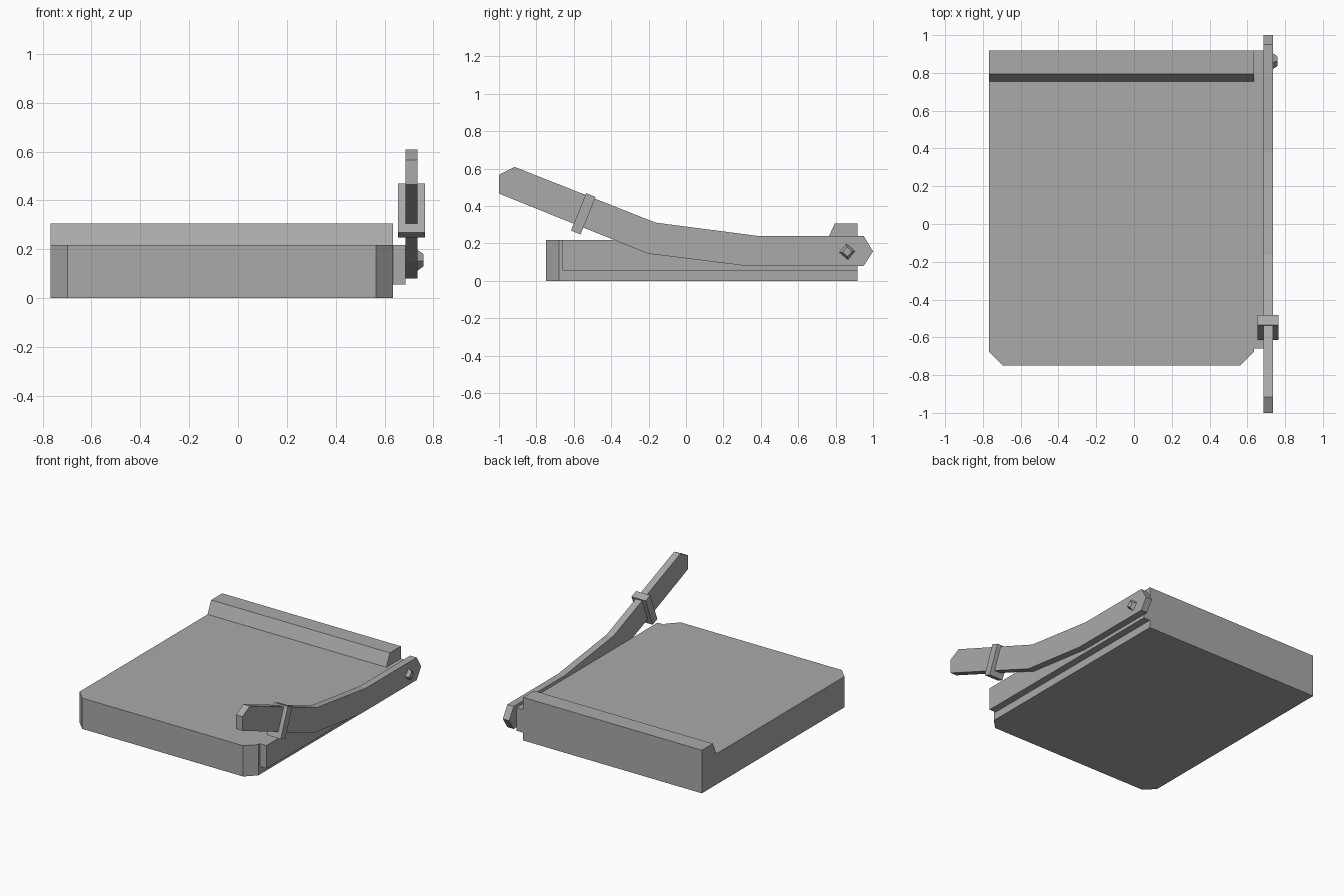
import bpy
import bmesh
from math import cos, sin, radians
from mathutils import Vector

cube = bpy.data.objects.get("Cube")
if cube:
    bpy.data.objects.remove(cube, do_unlink=True)

# One grey for everything
grey = bpy.data.materials.new("plain_grey")
grey.use_nodes = True
colour = (0.4, 0.4, 0.4, 1)
grey.diffuse_color = colour
grey.node_tree.nodes["Principled BSDF"].inputs["Base Color"].default_value = colour


def prism(name, profile, axis, start, end, end_scale=1.0):
    """Extrude a 2D profile along x (profile is y, z) or z (profile is x, y)."""
    bm = bmesh.new()
    centre = sum((Vector(p) for p in profile), Vector((0, 0))) / len(profile)

    def ring(level, scale):
        pts = [centre + (Vector(p) - centre) * scale for p in profile]
        return [bm.verts.new((level, p.x, p.y) if axis == "x" else (p.x, p.y, level))
                for p in pts]

    a, b = ring(start, 1.0), ring(end, end_scale)
    bm.faces.new(a)
    bm.faces.new(b)
    n = len(a)
    for i in range(n):
        j = (i + 1) % n
        bm.faces.new((a[i], a[j], b[j], b[i]))
    bmesh.ops.recalc_face_normals(bm, faces=bm.faces)
    mesh = bpy.data.meshes.new(name)
    bm.to_mesh(mesh)
    bm.free()
    mesh.materials.append(grey)
    obj = bpy.data.objects.new(name, mesh)
    bpy.context.collection.objects.link(obj)
    return obj


def turned_rect(cy, cz, width, height, degrees):
    """Corners of a rectangle turned in the y-z plane."""
    c, s = cos(radians(degrees)), sin(radians(degrees))
    corners = [(-1, -1), (1, -1), (1, 1), (-1, 1)]
    return [(cy + c * u * width / 2 - s * v * height / 2,
             cz + s * u * width / 2 + c * v * height / 2) for u, v in corners]


LEFT, RIGHT = 0.634, -0.767
FRONT, BACK = -0.748, 0.918
CUT = 0.07

# Base board with clipped front corners
prism("base_board", [(RIGHT, BACK), (RIGHT, FRONT + CUT), (RIGHT + CUT, FRONT),
                     (LEFT - CUT, FRONT), (LEFT, FRONT + CUT), (LEFT, BACK)],
      "z", 0, 0.218)

# Paper fence along the back edge
prism("paper_fence", [(0.755, 0.218), (BACK, 0.218), (BACK, 0.305), (0.795, 0.305)],
      "x", RIGHT, LEFT)

# Cutting rail on the side of the board
prism("cutting_rail", [(-0.66, 0.055), (BACK, 0.055), (BACK, 0.218), (-0.66, 0.218)],
      "x", LEFT, 0.685)

# Bent blade arm
prism("blade_arm", [(-1, 0.566), (-0.917, 0.609), (-0.163, 0.311), (0.382, 0.24),
                    (0.95, 0.24), (1, 0.157), (0.95, 0.08), (0.318, 0.08),
                    (-0.203, 0.145), (-1, 0.466)],
      "x", 0.685, 0.735)

# Collar around the handle
prism("handle_collar", turned_rect(-0.549, 0.358, 0.055, 0.216, -22), "x", 0.655, 0.765)

# Tapered pivot bolt
prism("pivot_bolt", turned_rect(0.862, 0.155, 0.06, 0.06, 50), "x", 0.735, 0.759, 0.6)
